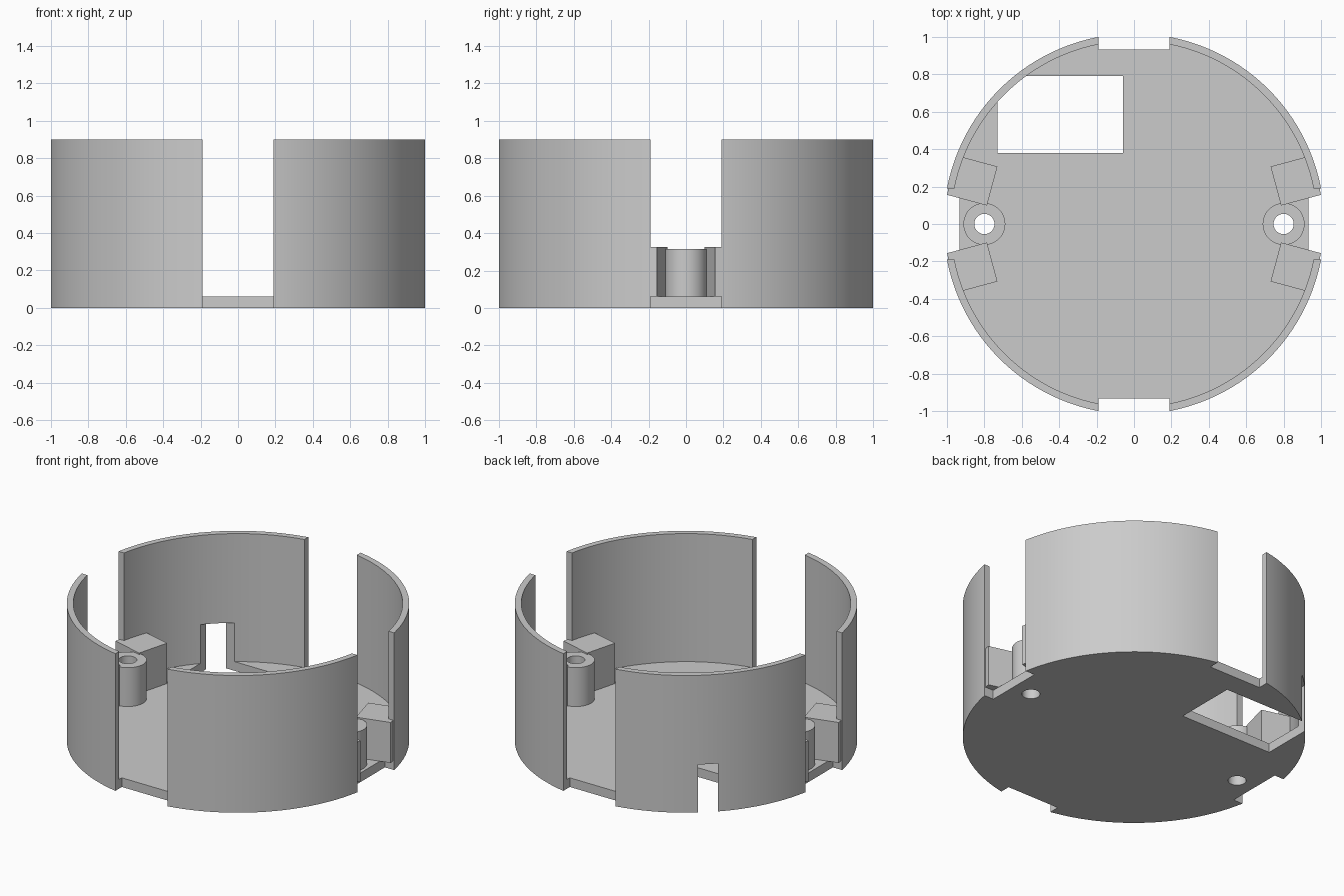
import bpy
import math

R_OUT, R_IN = 1.018, 0.979      # wall radii
H, FLOOR = 0.90, 0.06           # wall height, floor thickness
GAP = 0.19                      # half width of the four wall gaps
TRIM = 0.933                    # floor edge inside each gap
POST_X, POST_R, HOLE_R = 0.80, 0.112, 0.054

old = bpy.data.objects.get("Cube")
if old:
    bpy.data.objects.remove(old, do_unlink=True)

grey = bpy.data.materials.new("plain grey")
grey.use_nodes = True
colour = (0.6, 0.6, 0.6, 1)
grey.diffuse_color = colour
grey.node_tree.nodes["Principled BSDF"].inputs["Base Color"].default_value = colour


def finish(ob, name):
    ob.name = name
    ob.data.materials.clear()
    ob.data.materials.append(grey)
    return ob


def box(name, x0, x1, y0, y1, z0, z1):
    bpy.ops.mesh.primitive_cube_add(size=1)
    ob = bpy.context.object
    ob.location = ((x0 + x1) / 2, (y0 + y1) / 2, (z0 + z1) / 2)
    ob.scale = (x1 - x0, y1 - y0, z1 - z0)
    bpy.ops.object.transform_apply(location=True, rotation=True, scale=True)
    return finish(ob, name)


def cylinder(name, r, z0, z1, x=0, sides=48):
    bpy.ops.mesh.primitive_cylinder_add(vertices=sides, radius=r, depth=z1 - z0,
                                        location=(x, 0, (z0 + z1) / 2))
    return finish(bpy.context.object, name)


def combine(ob, tool, operation="DIFFERENCE"):
    """Apply a boolean and remove the tool object."""
    mod = ob.modifiers.new("cut", "BOOLEAN")
    mod.operation, mod.solver, mod.object = operation, "EXACT", tool
    bpy.context.view_layer.objects.active = ob
    bpy.ops.object.modifier_apply(modifier=mod.name)
    bpy.data.objects.remove(tool, do_unlink=True)


def smooth(ob):
    bpy.ops.object.select_all(action="DESELECT")
    ob.select_set(True)
    bpy.context.view_layer.objects.active = ob
    bpy.ops.object.shade_smooth_by_angle(angle=math.radians(30))


# Round cup: floor and wall
cup = cylinder("cup_shell", R_OUT, 0, H, sides=128)
combine(cup, cylinder("cutter", R_IN, FLOOR, 1.2, sides=128))

# Four wall gaps, with the floor trimmed straight inside each
combine(cup, box("cutter", -GAP, GAP, -2, 2, FLOOR, 1.3))
combine(cup, box("cutter", -2, 2, -GAP, GAP, FLOOR, 1.3))
for s in (-1, 1):
    lo, hi = sorted((s * TRIM, s * 2))
    combine(cup, box("cutter", -GAP, GAP, lo, hi, -0.5, 1.4))
    combine(cup, box("cutter", lo, hi, -GAP, GAP, -0.5, 1.4))

# Floor window that also notches the wall
combine(cup, box("cutter", -0.73, -0.06, 0.38, 0.79, -0.5, 0.315))

# Screw posts, drilled through the floor
for side, s in (("left", 1), ("right", -1)):
    combine(cup, cylinder("cutter", HOLE_R, -0.5, 0.6, s * POST_X))
    post = cylinder(side + "_screw_post", POST_R, FLOOR, 0.315, s * POST_X)
    combine(post, cylinder("cutter", HOLE_R, -0.5, 0.6, s * POST_X))
    smooth(post)
smooth(cup)

# Angled blocks beside the posts, rounded to the wall
for side, base in (("left", 0), ("right", 180)):
    for end, turn in (("a", 15), ("b", -15)):
        block = box(side + "_block_" + end, 0.785, 1.2, -0.108, 0.108, FLOOR, 0.325)
        block.rotation_euler.z = math.radians(base + turn)
        bpy.context.view_layer.update()
        combine(block, cylinder("cutter", 1.011, -0.5, 0.6, sides=128), "INTERSECT")
        smooth(block)
